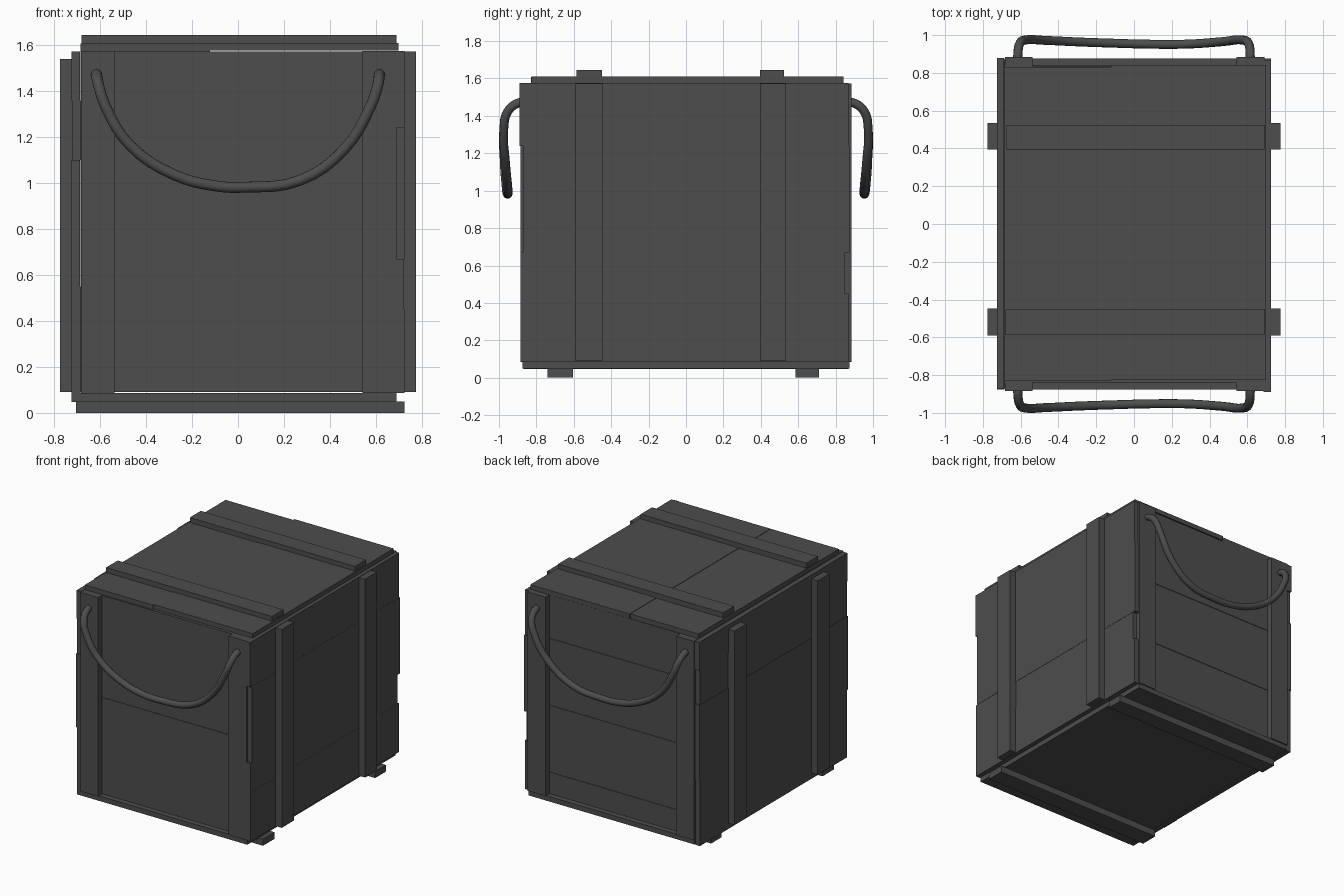
import bpy
import math

if "Cube" in bpy.data.objects:
    bpy.data.objects.remove(bpy.data.objects["Cube"])

# Dark grey paint shared by every part
paint = bpy.data.materials.new("dark_grey")
paint.diffuse_color = (0.075, 0.075, 0.075, 1)
paint.use_nodes = True
paint.node_tree.nodes["Principled BSDF"].inputs["Base Color"].default_value = paint.diffuse_color


def board(name, x, y, z):
    """Plain box board given its (min, max) extent on each axis."""
    bpy.ops.mesh.primitive_cube_add(size=1)
    ob = bpy.context.object
    ob.name = name
    lo, hi = zip(x, y, z)
    ob.scale = [b - a for a, b in zip(lo, hi)]
    ob.location = [(a + b) / 2 for a, b in zip(lo, hi)]
    bpy.ops.object.transform_apply(location=True, rotation=False, scale=True)
    ob.data.materials.append(paint)
    return ob


# Floor and the two runners below it
board("floor_board", (-0.685, 0.69), (-0.875, 0.875), (0.05, 0.087))
board("front_runner", (-0.705, 0.725), (-0.74, -0.605), (0, 0.05))
board("back_runner", (-0.705, 0.725), (0.585, 0.71), (0, 0.05))

# Lid: two boards running front to back, plus two cleats
board("lid_board_left", (-0.685, -0.122), (-0.83, 0.832), (1.572, 1.607))
board("lid_board_right", (-0.122, 0.698), (-0.825, 0.842), (1.576, 1.61))
board("front_lid_cleat", (-0.68, 0.69), (-0.585, -0.45), (1.607, 1.645))
board("back_lid_cleat", (-0.675, 0.69), (0.395, 0.525), (1.607, 1.645))

# End walls: horizontal planks between the side walls
front_seams = [0.09, 0.81, 0.99, 1.572]
back_seams = [0.09, 0.25, 0.50, 0.75, 0.99, 1.25, 1.572]
for side, seams, s in (("front", front_seams, -1), ("back", back_seams, 1)):
    for i, (a, b) in enumerate(zip(seams, seams[1:])):
        outer = 0.84 - 0.004 * (i % 2)
        board(f"{side}_plank_{i + 1}", (-0.685, 0.69),
              sorted((s * outer, s * (outer - 0.04))), (a, b))

# Side walls: slightly uneven planks (z low, z high, y low, y high, x outer)
right_planks = [(0.087, 0.45, -0.885, 0.87, 0.724),
                (0.45, 0.67, -0.885, 0.85, 0.723),
                (0.67, 1.24, -0.872, 0.875, 0.725),
                (1.24, 1.575, -0.89, 0.868, 0.724)]
left_planks = [(0.047, 0.55, -0.87, 0.87, 0.724),
               (0.55, 1.10, -0.875, 0.875, 0.725),
               (1.10, 1.36, -0.868, 0.865, 0.723),
               (1.36, 1.572, -0.872, 0.878, 0.725)]
for side, planks, s in (("right", right_planks, 1), ("left", left_planks, -1)):
    for i, (a, b, y0, y1, xo) in enumerate(planks):
        board(f"{side}_plank_{i + 1}", sorted((s * xo, s * (xo - 0.038))),
              (y0, y1), (a, b))

# Corner posts on the end walls
for side, s in (("front", -1), ("back", 1)):
    depth = sorted((s * 0.836, s * 0.884))
    board(f"{side}_left_post", (-0.684, -0.537), depth, (0.085, 1.572))
    board(f"{side}_right_post", (0.542, 0.69), depth, (0.087, 1.574))

# Upright battens on the side walls
for side, s, top in (("right", 1, 1.572), ("left", -1, 1.54)):
    width = sorted((s * 0.72, s * 0.775))
    board(f"{side}_front_batten", width, (-0.59, -0.447), (0.09, top))
    board(f"{side}_back_batten", width, (0.395, 0.535), (0.09, top))

# Sagging rope handles, mirrored front to back
path = [(-0.615, -0.85, 1.472), (-0.615, -0.90, 1.468), (-0.605, -0.955, 1.42),
        (-0.575, -0.974, 1.33), (-0.47, -0.972, 1.165), (-0.275, -0.963, 1.035),
        (-0.10, -0.957, 0.988), (0.03, -0.953, 0.982), (0.27, -0.952, 1.012),
        (0.465, -0.965, 1.15), (0.575, -0.974, 1.33), (0.607, -0.955, 1.42),
        (0.615, -0.90, 1.468), (0.615, -0.85, 1.472)]
for name, s in (("front_rope_handle", 1), ("back_rope_handle", -1)):
    cu = bpy.data.curves.new(name, 'CURVE')
    cu.dimensions = '3D'
    cu.bevel_depth = 0.024
    cu.bevel_resolution = 4
    cu.resolution_u = 4
    cu.use_fill_caps = True
    sp = cu.splines.new('BEZIER')
    sp.bezier_points.add(len(path) - 1)
    for p, (x, y, z) in zip(sp.bezier_points, path):
        p.co = (x, y * s, z)
        p.handle_left_type = p.handle_right_type = 'AUTO'
    cu.materials.append(paint)
    ob = bpy.data.objects.new(name, cu)
    bpy.context.collection.objects.link(ob)
    bpy.ops.object.select_all(action='DESELECT')
    ob.select_set(True)
    bpy.context.view_layer.objects.active = ob
    bpy.ops.object.convert(target='MESH')
    bpy.ops.object.shade_smooth_by_angle(angle=math.radians(60))
